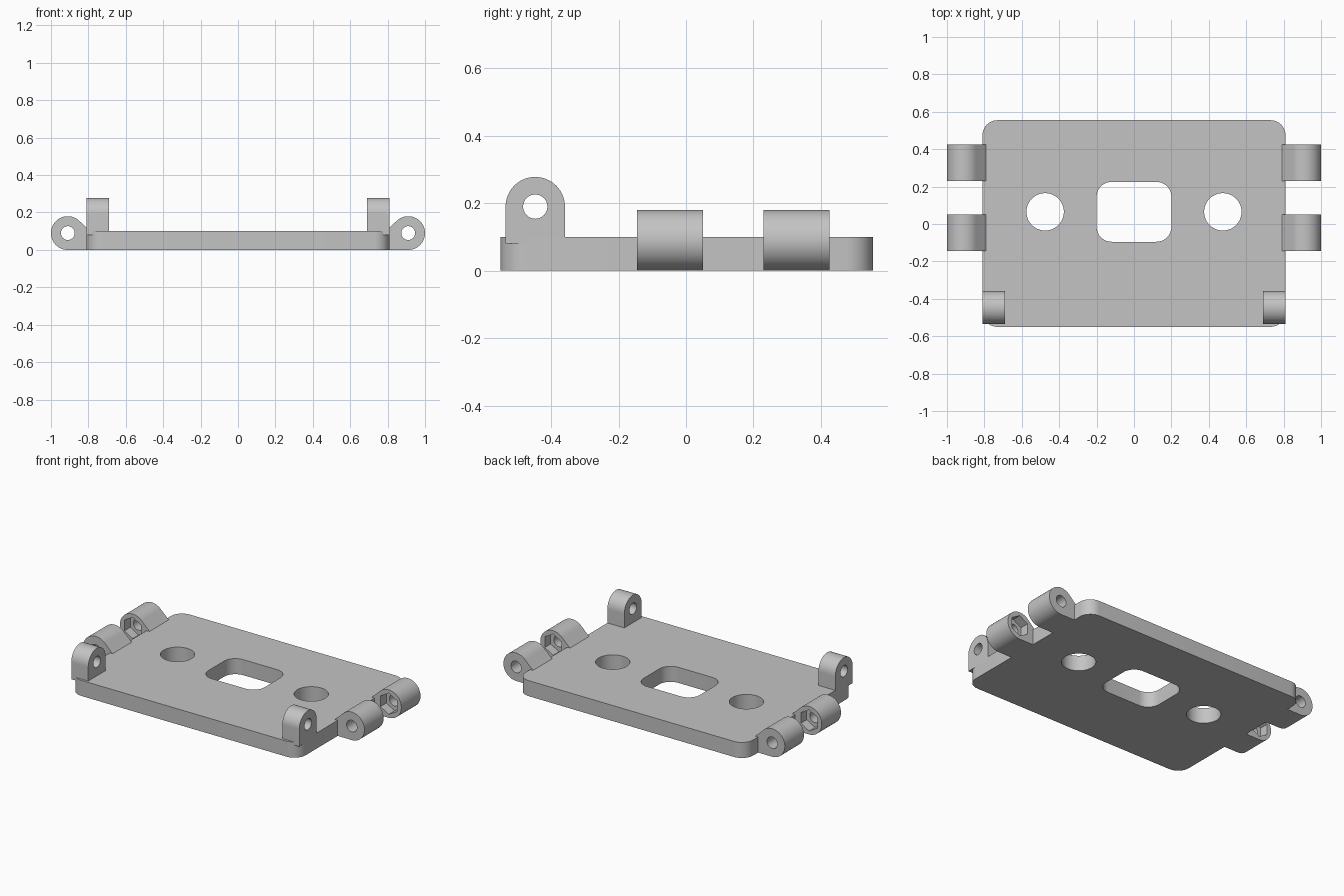
import bpy, bmesh
from math import sin, cos, pi, radians
from mathutils import Vector

cube = bpy.data.objects.get("Cube")
if cube:
    bpy.data.objects.remove(cube, do_unlink=True)

grey = bpy.data.materials.new("plain grey")
grey.use_nodes = True
grey.diffuse_color = (0.55, 0.55, 0.55, 1)
grey.node_tree.nodes["Principled BSDF"].inputs["Base Color"].default_value = (0.55, 0.55, 0.55, 1)


def arc(cx, cy, r, start, end, steps):
    """Points along an arc, angles in degrees, both ends included."""
    angles = [radians(start + (end - start) * i / steps) for i in range(steps + 1)]
    return [(cx + r * cos(a), cy + r * sin(a)) for a in angles]


def circle(cx, cy, r, sides=48, turn=0):
    return arc(cx, cy, r, turn, turn + 360, sides)[:-1]


def rounded_rect(x0, x1, y0, y1, r):
    return (arc(x1 - r, y1 - r, r, 0, 90, 10) + arc(x0 + r, y1 - r, r, 90, 180, 10)
            + arc(x0 + r, y0 + r, r, 180, 270, 10) + arc(x1 - r, y0 + r, r, 270, 360, 10))


def prism(name, profile, axis, low, high):
    """Extrude a flat profile along an axis between two positions."""
    place = {"x": lambda a, b, t: (t, a, b),
             "y": lambda a, b, t: (a, t, b),
             "z": lambda a, b, t: (a, b, t)}[axis]
    along = Vector(place(0, 0, high - low))
    bm = bmesh.new()
    base = bm.faces.new([bm.verts.new(place(a, b, low)) for a, b in profile])
    moved = bmesh.ops.extrude_face_region(bm, geom=[base], use_keep_orig=True)["geom"]
    bmesh.ops.translate(bm, vec=along, verts=[v for v in moved if isinstance(v, bmesh.types.BMVert)])
    bmesh.ops.recalc_face_normals(bm, faces=bm.faces)
    mesh = bpy.data.meshes.new(name)
    bm.to_mesh(mesh)
    bm.free()
    mesh.materials.append(grey)
    obj = bpy.data.objects.new(name, mesh)
    bpy.context.collection.objects.link(obj)
    return obj


def finish(obj, cutters, mirrored=False):
    """Cut the holes, mirror to the other side and shade."""
    bpy.ops.object.select_all(action="DESELECT")
    obj.select_set(True)
    bpy.context.view_layer.objects.active = obj
    for cutter in cutters:
        cutter.hide_render = True
        mod = obj.modifiers.new("hole", "BOOLEAN")
        mod.operation = "DIFFERENCE"
        mod.solver = "EXACT"
        mod.object = cutter
        bpy.ops.object.modifier_apply(modifier=mod.name)
        bpy.data.objects.remove(cutter, do_unlink=True)
    if mirrored:
        obj.modifiers.new("other side", "MIRROR")
        bpy.ops.object.modifier_apply(modifier="other side")
    bpy.ops.object.shade_smooth_by_angle(angle=radians(30))


# Base plate with two round holes and a rounded window
plate = prism("base_plate", rounded_rect(-0.81, 0.81, -0.55, 0.555, 0.08), "z", 0, 0.1)
finish(plate, [
    prism("window_cutter", rounded_rect(-0.2, 0.2, -0.095, 0.225, 0.08), "z", -0.1, 0.2),
    prism("left_hole_cutter", circle(0.475, 0.065, 0.1), "z", -0.1, 0.2),
    prism("right_hole_cutter", circle(-0.475, 0.065, 0.1), "z", -0.1, 0.2)])

# Side hinge knuckles, with hexagonal nut pockets on the faces toward each other
PIN_X, PIN_Z = 0.91, 0.09
knuckle_profile = [(0.79, 0)] + arc(PIN_X, PIN_Z, 0.09, -90, 138, 36) + [(0.79, 0.1)]
for name, y0, y1, pocket in (("front_knuckles", -0.145, 0.05, 0.05),
                             ("back_knuckles", 0.23, 0.425, 0.23)):
    knuckle = prism(name, knuckle_profile, "y", y0, y1)
    finish(knuckle, [
        prism("pin_cutter", circle(PIN_X, PIN_Z, 0.037, 32), "y", y0 - 0.1, y1 + 0.1),
        prism("nut_cutter", circle(PIN_X, PIN_Z, 0.068, 6, 30), "y", pocket - 0.06, pocket + 0.06)],
        mirrored=True)

# Upright pierced lugs on the front corners
lug_profile = [(-0.535, 0.08)] + arc(-0.447, 0.19, 0.088, 180, 0, 32) + [(-0.359, 0.08)]
lug = prism("corner_lugs", lug_profile, "x", 0.69, 0.81)
finish(lug, [prism("lug_hole_cutter", circle(-0.447, 0.19, 0.036, 32), "x", 0.6, 0.9)], mirrored=True)
